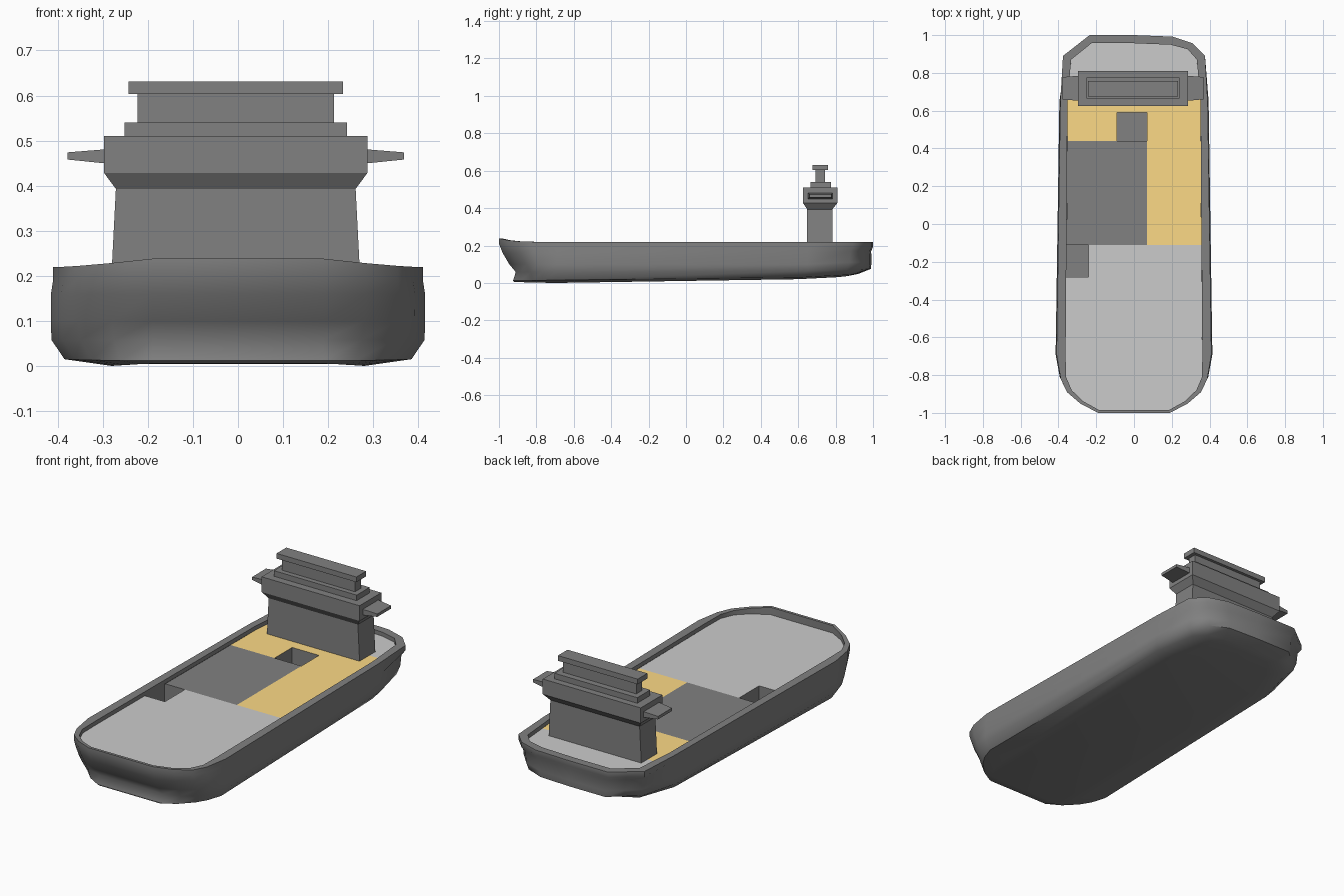
import bpy, bmesh

if "Cube" in bpy.data.objects:
    bpy.data.objects.remove(bpy.data.objects["Cube"])

def material(name, rgb):
    m = bpy.data.materials.new(name)
    m.diffuse_color = (*rgb, 1)
    m.use_nodes = True
    m.node_tree.nodes["Principled BSDF"].inputs["Base Color"].default_value = m.diffuse_color
    return m

light = material("light_deck", (0.70, 0.70, 0.70))
dark = material("dark_hull", (0.22, 0.22, 0.22))
yellow = material("yellow_deck", (0.98, 0.70, 0.24))
DECK = 0.198

def make_object(name, bm, mat, smooth=False):
    me = bpy.data.meshes.new(name)
    bm.to_mesh(me)
    bm.free()
    ob = bpy.data.objects.new(name, me)
    bpy.context.collection.objects.link(ob)
    me.materials.append(mat)
    if smooth:
        bpy.ops.object.select_all(action='DESELECT')
        ob.select_set(True)
        bpy.context.view_layer.objects.active = ob
        bpy.ops.object.shade_smooth_by_angle(angle=0.75)
    return ob

def loft(name, rings, cap_start=True, cap_end=True, smooth=False):
    """Bridge equal-length rings of points."""
    bm = bmesh.new()
    rows = [[bm.verts.new(p) for p in r] for r in rings]
    n = len(rows[0])
    for a, b in zip(rows, rows[1:]):
        for i in range(n):
            j = (i + 1) % n
            bm.faces.new((a[i], a[j], b[j], b[i]))
    if cap_start:
        bm.faces.new(rows[0][::-1])
    if cap_end:
        bm.faces.new(rows[-1])
    bmesh.ops.recalc_face_normals(bm, faces=bm.faces)
    return make_object(name, bm, dark, smooth)

def flat(name, pts, mat):
    bm = bmesh.new()
    f = bm.faces.new([bm.verts.new((x, y, DECK)) for x, y in pts])
    f.normal_update()
    if f.normal.z < 0:
        f.normal_flip()
    return make_object(name, bm, mat)

def ring(half):
    """Mirror a half outline, with a rounded right and a straight left stern corner."""
    f, g = half[-2], half[-1]
    mid = [(a + b) / 2 for a, b in zip(f, g)]
    right = half[:-1] + [(mid[0] + .005, mid[1] + .012, mid[2]), (g[0] - .03, g[1] - .008, g[2]), (0, *g[1:])]
    left = half[:-1] + [tuple(mid), g]
    return right + [(-p[0], *p[1:]) for p in reversed(left)]

def rect(x0, x1, y0, y1, z):
    return [(x0, y0, z), (x1, y0, z), (x1, y1, z), (x0, y1, z)]

# Hull: half outlines from bow to stern, keel upward, over the rim and into the well
bow_z = [.238, .228, .222, .22, .22, .22, .22, .22]
rim_out = [(.19, -1), (.285, -.95), (.355, -.89), (.388, -.82), (.41, -.69), (.39, .65), (.376, .89), (.235, 1)]
rim_in = [(.185, -.985), (.27, -.938), (.33, -.88), (.36, -.81), (.362, -.69), (.352, .65), (.333, .87), (.225, .957)]
half_rings = [
    [(.18, -.920, .006), (.22, -.88, .004), (.25, -.82, .002), (.27, -.76, .001), (.28, -.69, 0), (.27, .6, .02), (.22, .80, .03), (.15, .88, .04)],
    [(.19, -.925, .012), (.26, -.885, .012), (.325, -.82, .013), (.36, -.765, .014), (.385, -.69, .015), (.365, .62, .03), (.31, .84, .042), (.19, .92, .048)],
    [(.19, -.91, .058), (.275, -.885, .058), (.35, -.83, .058), (.39, -.77, .058), (.414, -.69, .058), (.392, .65, .065), (.345, .86, .07), (.21, .988, .075)],
    [(.19, -.945, .10), (.28, -.905, .10), (.355, -.85, .10), (.392, -.79, .10), (.415, -.69, .10), (.395, .65, .10), (.355, .875, .11), (.215, .992, .11)],
    [(.19, -.98, .16), (.285, -.935, .16), (.358, -.875, .16), (.393, -.81, .16), (.415, -.69, .16), (.395, .65, .16), (.36, .878, .17), (.22, .99, .17)],
    [(x, y, z - .028) for (x, y), z in zip(rim_out, bow_z)],
    [(x, y, z) for (x, y), z in zip(rim_out, bow_z)],
    [(x, y, z) for (x, y), z in zip(rim_in, bow_z)],
    [(x, y, DECK) for x, y in rim_in],
]
rings = [ring(h) for h in half_rings]
loft("hull", rings, cap_end=False, smooth=True)

# Deck panels, with notches left for the two lift wells
bow = rim_in[:5]
inner = [p[:2] for p in rings[-1]]
flat("bow_deck", [(-x, y) for x, y in bow] + [(-.36, -.28), (-.24, -.28), (-.24, -.11), (.357, -.11)]
     + bow[::-1], light)
flat("middle_deck", [(-.357, -.11), (.07, -.11), (.07, .44), (-.353, .44)], dark)
flat("yellow_deck", [(.07, -.11), (.357, -.11), (.352, .65), (.345, .73), (-.345, .73), (-.352, .65),
     (-.353, .44), (-.09, .44), (-.09, .59), (.07, .59)], yellow)
flat("stern_deck", [(.345, .73)] + [p for p in inner if p[1] > .8] + [(-.345, .73)], light)

# Open-topped lift wells
for name, box in (("forward_lift_well", (-.36, -.24, -.28, -.11)), ("aft_lift_well", (-.09, .07, .44, .59))):
    well = loft(name, [rect(*box, DECK - .1), rect(*box, DECK)], cap_end=False)
    well.data.flip_normals()

# Bridge tower with flared upper storey
cx = -.005
def level(hx, y0, y1, z):
    return rect(cx - hx, cx + hx, y0, y1, z)
loft("bridge_tower", [level(.276, .648, .782, DECK), level(.266, .648, .782, .393),
                      level(.292, .625, .81, .428), level(.292, .625, .81, .51)])

# Stacked roof blocks
for name, hx, y0, y1, z0, z1 in (("bridge_roof", .247, .665, .775, .51, .54),
                                 ("upper_cabin", .218, .692, .742, .54, .605),
                                 ("top_roof", .238, .676, .758, .603, .631)):
    loft(name, [level(hx, y0, y1, z0), level(hx, y0, y1, z1)])

# Bridge wings, tapering outward
def wing_end(x, y0, y1, z0, z1):
    return [(x, y0, z0), (x, y1, z0), (x, y1, z1), (x, y0, z1)]
for name, s in (("right_wing", 1), ("left_wing", -1)):
    loft(name, [wing_end(cx + s * .285, .652, .785, .449, .481),
                wing_end(cx + s * .373, .66, .778, .458, .474)])
